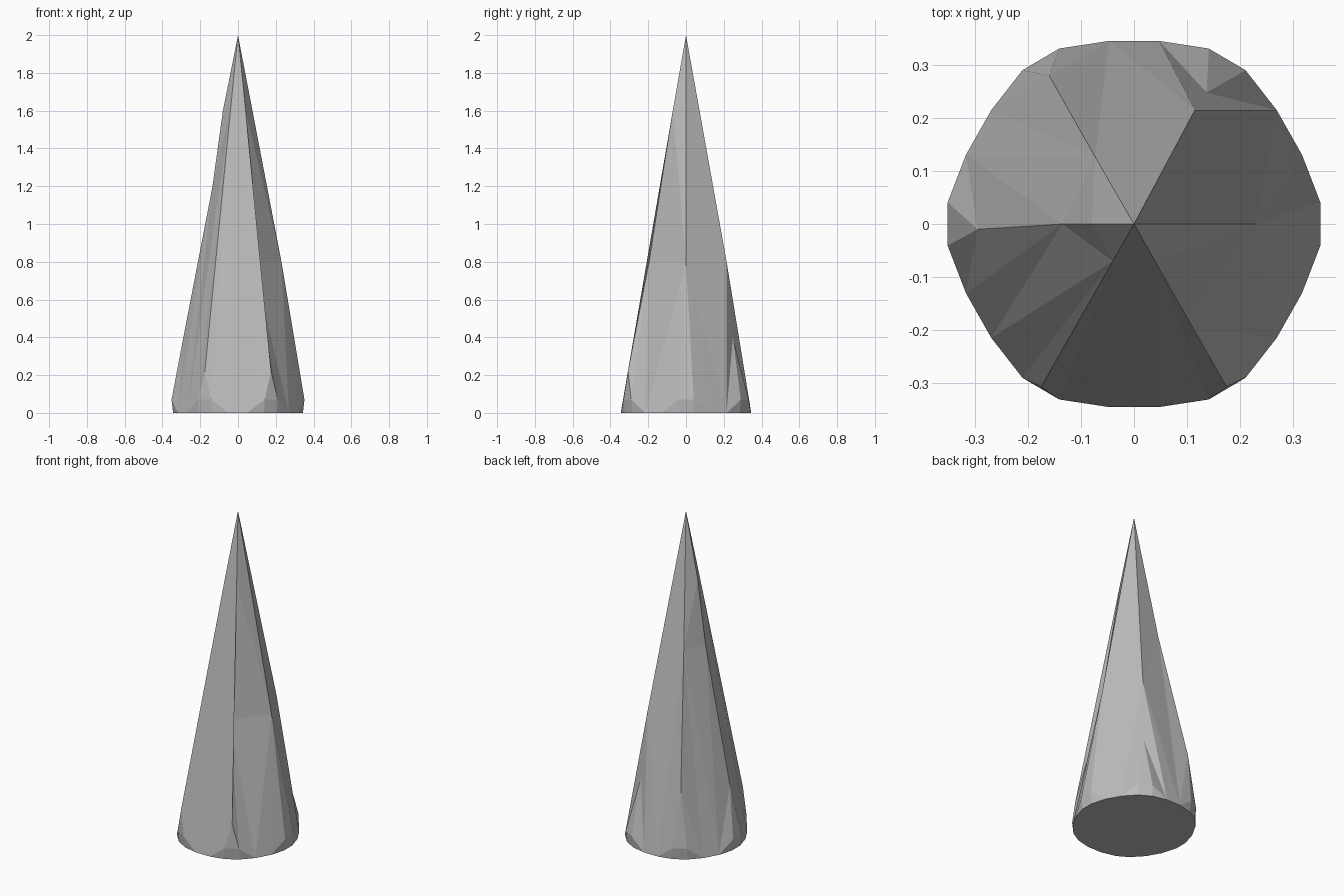
import bpy
import bmesh
from math import cos, sin, radians

cube = bpy.data.objects.get("Cube")
if cube:
    bpy.data.objects.remove(cube, do_unlink=True)

# Plain grey stone
stone = bpy.data.materials.new("grey_stone")
stone.use_nodes = True
grey = (0.5, 0.5, 0.5, 1)
stone.diffuse_color = grey
stone.node_tree.nodes["Principled BSDF"].inputs["Base Color"].default_value = grey

# Six uneven ridges, each listed from the tip downwards
ridges = [
    [(.23, 0, .8)],
    [(.115, .215, .8), (.137, .248, .4)],
    [(-.073, .126, 1.2), (-.16, .28, .4)],
    [(-.08, 0, 1.6), (-.135, 0, 1.2), (-.295, -.01, .37)],
    [(-.04, -.07, 1.6), (-.175, -.307, .22)],
    [(.04, -.07, 1.6), (.08, -.195, .8), (.175, -.307, .22)],
]

bm = bmesh.new()


def rim(angle, radius, z):
    a = radians(angle)
    return bm.verts.new((radius * cos(a), radius * sin(a) * 1.02, z))


tip = bm.verts.new((0, 0, 2))
ridge_verts = [[bm.verts.new(p) for p in ridge] for ridge in ridges]

# Base rim: every corner has a raised pair of points, every facet dips to the ground
corners = []
for k in range(6):
    c = 60 * k
    corners.append({
        "top": [rim(c - 6.5, .354, .07), rim(c + 6.5, .354, .07)],
        "foot": [rim(c - 6.5, .346, 0), rim(c + 6.5, .346, 0)],
        "dip": [rim(c + 22, .342, 0), rim(c + 38, .342, 0)],
    })

base = []
facets = []
for k in range(6):
    n = (k + 1) % 6
    here, after = corners[k], corners[n]
    # Long facet between two neighbouring ridges
    outline = [tip] + ridge_verts[k] + [here["top"][1]] + here["dip"]
    outline += [after["top"][0]] + ridge_verts[n][::-1]
    facets.append(bm.faces.new(outline))
    # Corner below the ridge and the small bevels beside it
    bm.faces.new((ridge_verts[k][-1], here["top"][0], here["top"][1]))
    bm.faces.new((here["top"][0], here["foot"][0], here["foot"][1], here["top"][1]))
    bm.faces.new((here["top"][1], here["foot"][1], here["dip"][0]))
    bm.faces.new((here["dip"][1], after["foot"][0], after["top"][0]))
    base += here["foot"] + here["dip"]

bm.faces.new(base[::-1])
bmesh.ops.triangulate(bm, faces=facets, ngon_method='BEAUTY')
bmesh.ops.recalc_face_normals(bm, faces=bm.faces[:])

mesh = bpy.data.meshes.new("stone_spike")
bm.to_mesh(mesh)
bm.free()
mesh.materials.append(stone)
spike = bpy.data.objects.new("stone_spike", mesh)
bpy.context.collection.objects.link(spike)
